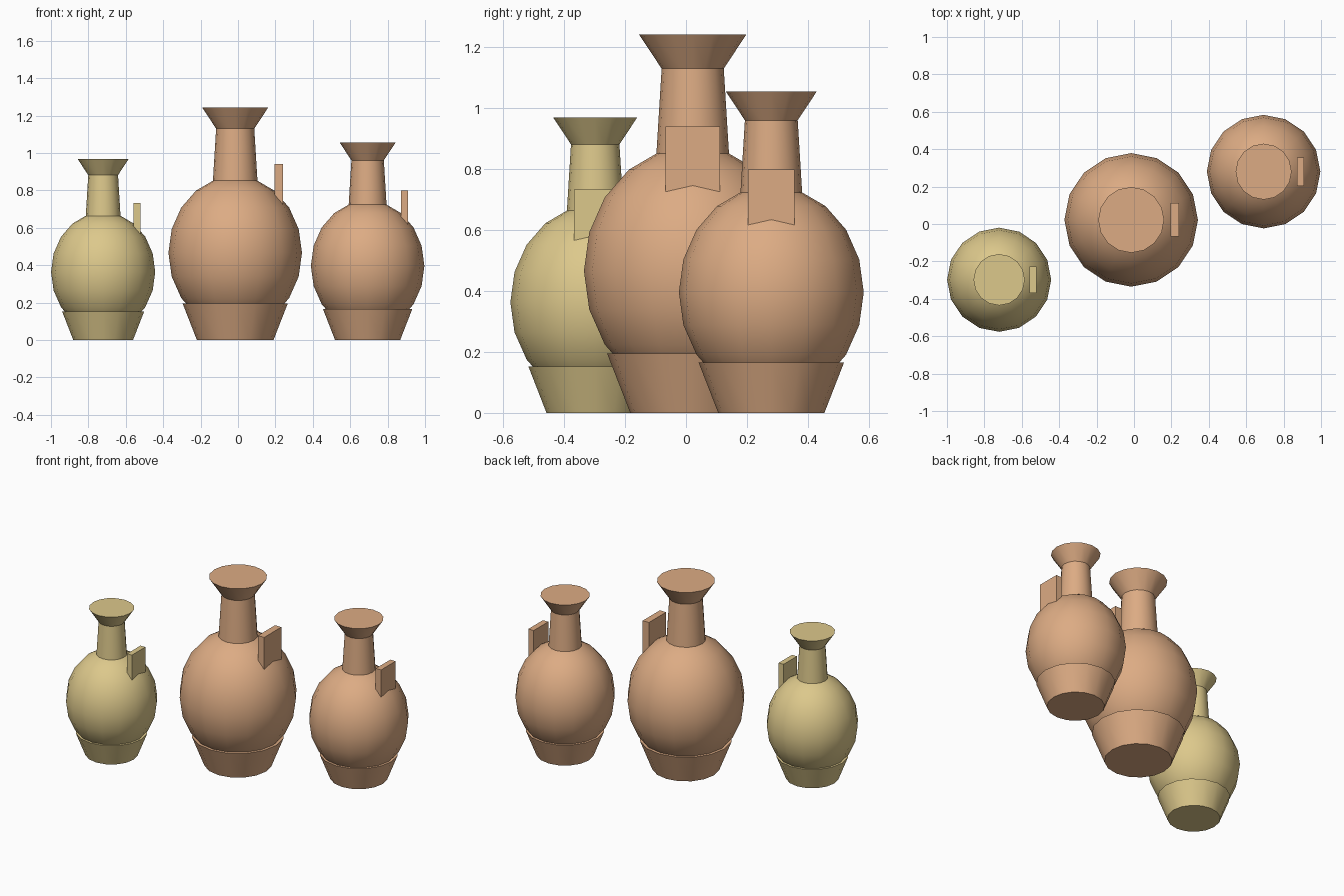
import bpy
import math

if "Cube" in bpy.data.objects:
    bpy.data.objects.remove(bpy.data.objects["Cube"], do_unlink=True)

SIDES = 16


def make_material(name, colour):
    mat = bpy.data.materials.new(name)
    mat.use_nodes = True
    mat.diffuse_color = colour
    mat.node_tree.nodes["Principled BSDF"].inputs["Base Color"].default_value = colour
    return mat


def finish(name, mat, smooth=True):
    obj = bpy.context.object
    obj.name = name
    obj.data.materials.append(mat)
    bpy.ops.object.transform_apply(location=False, rotation=False, scale=True)
    if smooth:
        bpy.ops.object.shade_smooth_by_angle(angle=math.radians(40))
    return obj


def tapered(name, mat, origin, size, low_r, high_r, low_z, high_z):
    bpy.ops.mesh.primitive_cone_add(
        vertices=SIDES, radius1=low_r * size, radius2=high_r * size,
        depth=(high_z - low_z) * size,
        location=(origin[0], origin[1], (low_z + high_z) / 2 * size))
    return finish(name, mat)


def jug(prefix, mat, origin, size):
    x, y = origin
    # foot, neck and flared rim
    tapered(prefix + "_foot", mat, origin, size, 0.205, 0.281, 0, 0.195)
    tapered(prefix + "_neck", mat, origin, size, 0.121, 0.102, 0.82, 1.13)
    tapered(prefix + "_rim", mat, origin, size, 0.102, 0.176, 1.13, 1.242)
    # round belly, slightly taller than wide
    bpy.ops.mesh.primitive_uv_sphere_add(
        segments=SIDES, ring_count=10, radius=0.357 * size,
        location=(x, y, 0.466 * size))
    bpy.context.object.scale.z = 1.15
    finish(prefix + "_belly", mat)
    # upright slab handle, sunk into the belly
    bpy.ops.mesh.primitive_cube_add(
        size=1, location=(x + 0.232 * size, y, 0.765 * size))
    bpy.context.object.scale = (0.046 * size, 0.18 * size, 0.35 * size)
    finish(prefix + "_handle", mat, smooth=False)


terracotta = make_material("terracotta", (0.72, 0.41, 0.23, 1))
straw = make_material("straw_clay", (0.72, 0.58, 0.26, 1))

jug("large_jug", terracotta, (-0.015, 0.022), 1.0)
jug("medium_jug", terracotta, (0.693, 0.28), 0.85)
jug("small_jug", straw, (-0.721, -0.298), 0.78)
